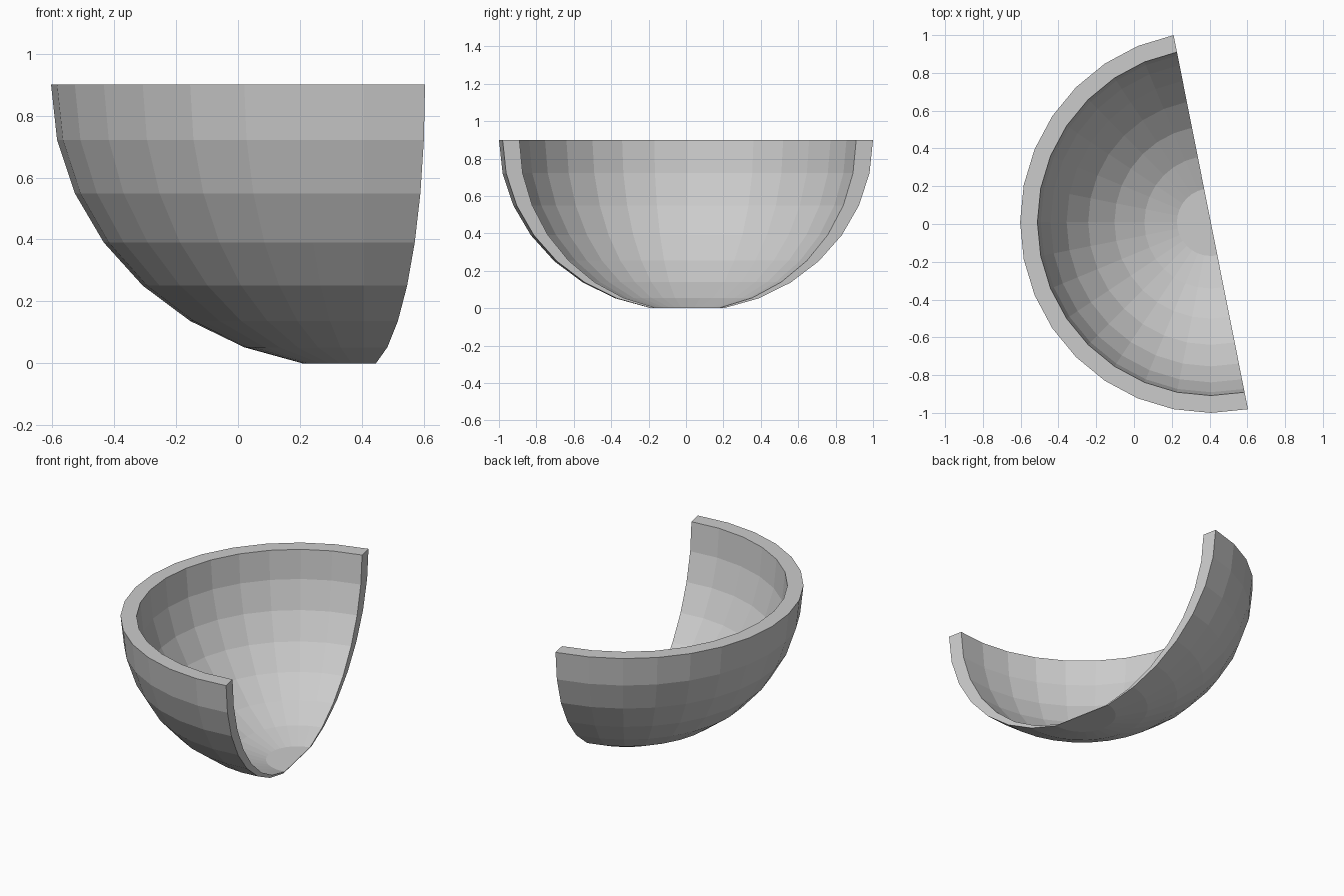
import bpy, bmesh
from math import sin, cos, radians

if "Cube" in bpy.data.objects:
    bpy.data.objects.remove(bpy.data.objects["Cube"])

STEP = 11.25
CX, CY = 0.4065, 0.0097
RIM_Z = 0.9
OUTER_R, INNER_R = 1.0097, 0.918
OUTER_D, INNER_D = 0.9176, 0.914   # vertical radii of the two shells

bm = bmesh.new()


def shell(radius, depth):
    """Rings of a half bowl, from the rim down to the flat base."""
    rings = []
    for i in range(8):
        lat = radians(i * STEP)
        r, z = radius * cos(lat), RIM_Z - depth * sin(lat)
        angles = [radians(101.25 + j * STEP) for j in range(17)]
        rings.append([bm.verts.new((CX + r * cos(a), CY + r * sin(a), z))
                      for a in angles])
    for upper, lower in zip(rings, rings[1:]):
        for j in range(16):
            bm.faces.new((upper[j], lower[j], lower[j + 1], upper[j + 1]))
    bm.faces.new(rings[-1])  # flat base
    return rings


outer = shell(OUTER_R, OUTER_D)
inner = shell(INNER_R, INNER_D)

# Rim
for j in range(16):
    bm.faces.new((outer[0][j], outer[0][j + 1], inner[0][j + 1], inner[0][j]))

# Cut edges and the thin strip under the base
for i in range(7):
    for e in (0, 16):
        bm.faces.new((outer[i][e], inner[i][e], inner[i + 1][e], outer[i + 1][e]))
bm.faces.new((outer[7][0], inner[7][0], inner[7][16], outer[7][16]))

bmesh.ops.recalc_face_normals(bm, faces=bm.faces)
mesh = bpy.data.meshes.new("half_bowl")
bm.to_mesh(mesh)
bm.free()
bpy.context.collection.objects.link(bpy.data.objects.new("half_bowl", mesh))
